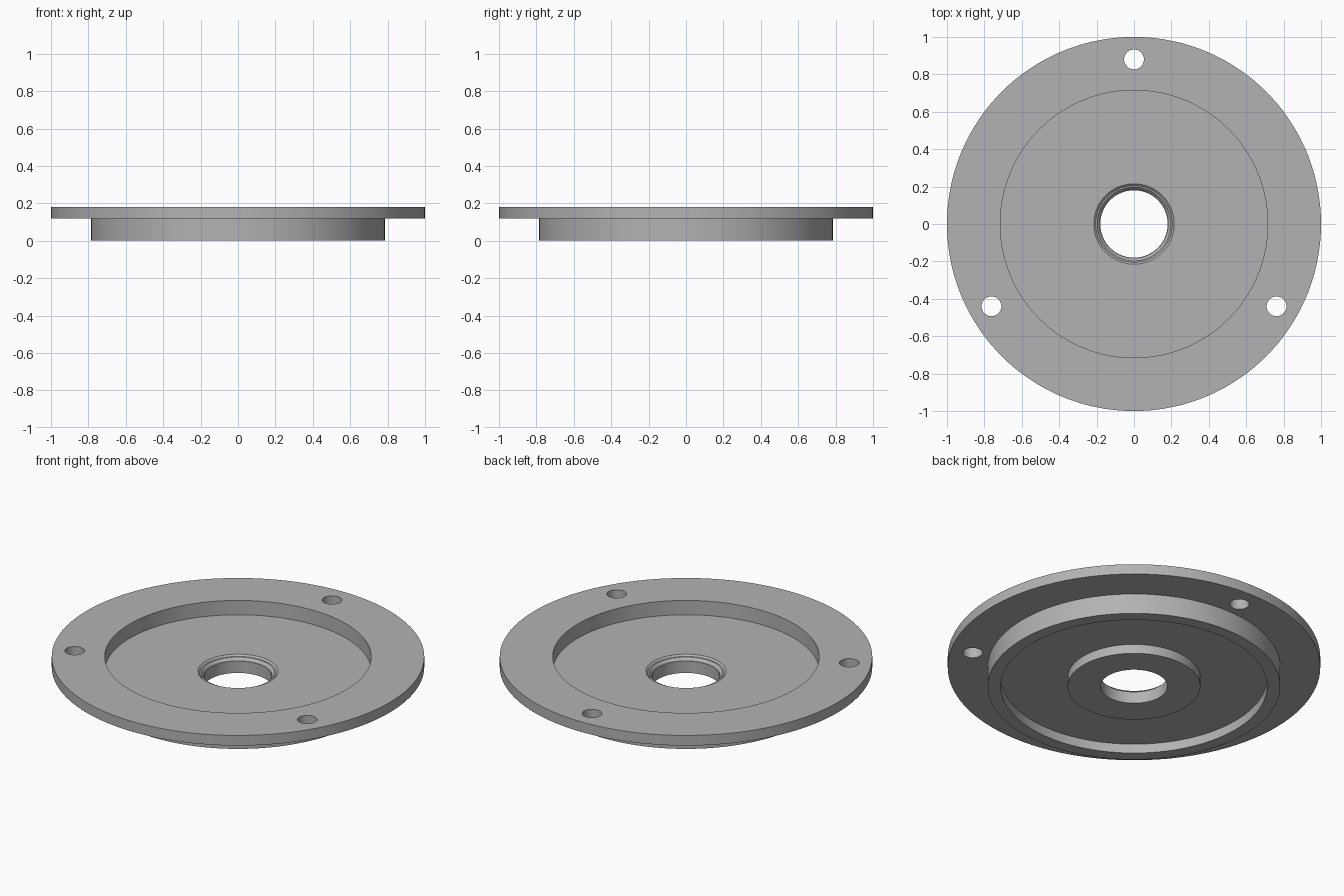
import bpy, bmesh, math
from mathutils import Vector, Matrix

cube = bpy.data.objects.get("Cube")
if cube:
    bpy.data.objects.remove(cube, do_unlink=True)

# Single metal colour
metal = bpy.data.materials.new("plain grey metal")
grey = (0.45, 0.45, 0.45, 1)
metal.use_nodes = True
metal.diffuse_color = grey
metal.node_tree.nodes["Principled BSDF"].inputs["Base Color"].default_value = grey


def link_mesh(name, bm):
    bmesh.ops.recalc_face_normals(bm, faces=bm.faces)
    mesh = bpy.data.meshes.new(name)
    bm.to_mesh(mesh)
    bm.free()
    mesh.materials.append(metal)
    obj = bpy.data.objects.new(name, mesh)
    bpy.context.collection.objects.link(obj)
    return obj


def lathe(name, profile, steps=144):
    """Revolve a closed (radius, height) profile about the z axis."""
    bm = bmesh.new()
    verts = [bm.verts.new((r, 0, z)) for r, z in profile]
    edges = [bm.edges.new((v, verts[i - 1])) for i, v in enumerate(verts)]
    bmesh.ops.spin(bm, geom=verts + edges, cent=(0, 0, 0), axis=(0, 0, 1),
                   angle=math.tau, steps=steps, use_merge=True)
    bmesh.ops.remove_doubles(bm, verts=bm.verts, dist=1e-5)
    return link_mesh(name, bm)


# Flange, stepped rim, thin web and central hub in one turned section
plate = lathe("flanged_cover_plate", [
    (1.0, 0.18), (0.715, 0.18),                      # flange top
    (0.715, 0.095), (0.215, 0.095),                  # upper recess
    (0.205, 0.086), (0.197, 0.086), (0.183, 0.07),   # seat round the bore
    (0.18, 0.07), (0.18, 0.0), (0.356, 0.0),         # bore and hub
    (0.356, 0.055), (0.715, 0.055),                  # lower recess
    (0.715, 0.0), (0.785, 0.0),                      # rim foot
    (0.785, 0.12), (1.0, 0.12),                      # flange underside
])

# Three bolt holes, evenly spaced
bm = bmesh.new()
for i in range(3):
    spot = Matrix.Rotation(math.tau * i / 3, 4, 'Z') @ Vector((0, 0.88, 0.15))
    bmesh.ops.create_cone(bm, cap_ends=True, segments=48, radius1=0.053,
                          radius2=0.053, depth=0.2, matrix=Matrix.Translation(spot))
cutter = link_mesh("bolt_hole_cutter", bm)
cutter.hide_render = True

holes = plate.modifiers.new("bolt holes", 'BOOLEAN')
holes.operation = 'DIFFERENCE'
holes.solver = 'EXACT'
holes.object = cutter
bpy.context.view_layer.objects.active = plate
bpy.ops.object.select_all(action='DESELECT')
plate.select_set(True)
bpy.ops.object.modifier_apply(modifier=holes.name)
bpy.data.objects.remove(cutter, do_unlink=True)

bpy.ops.object.shade_smooth_by_angle(angle=math.radians(25))
